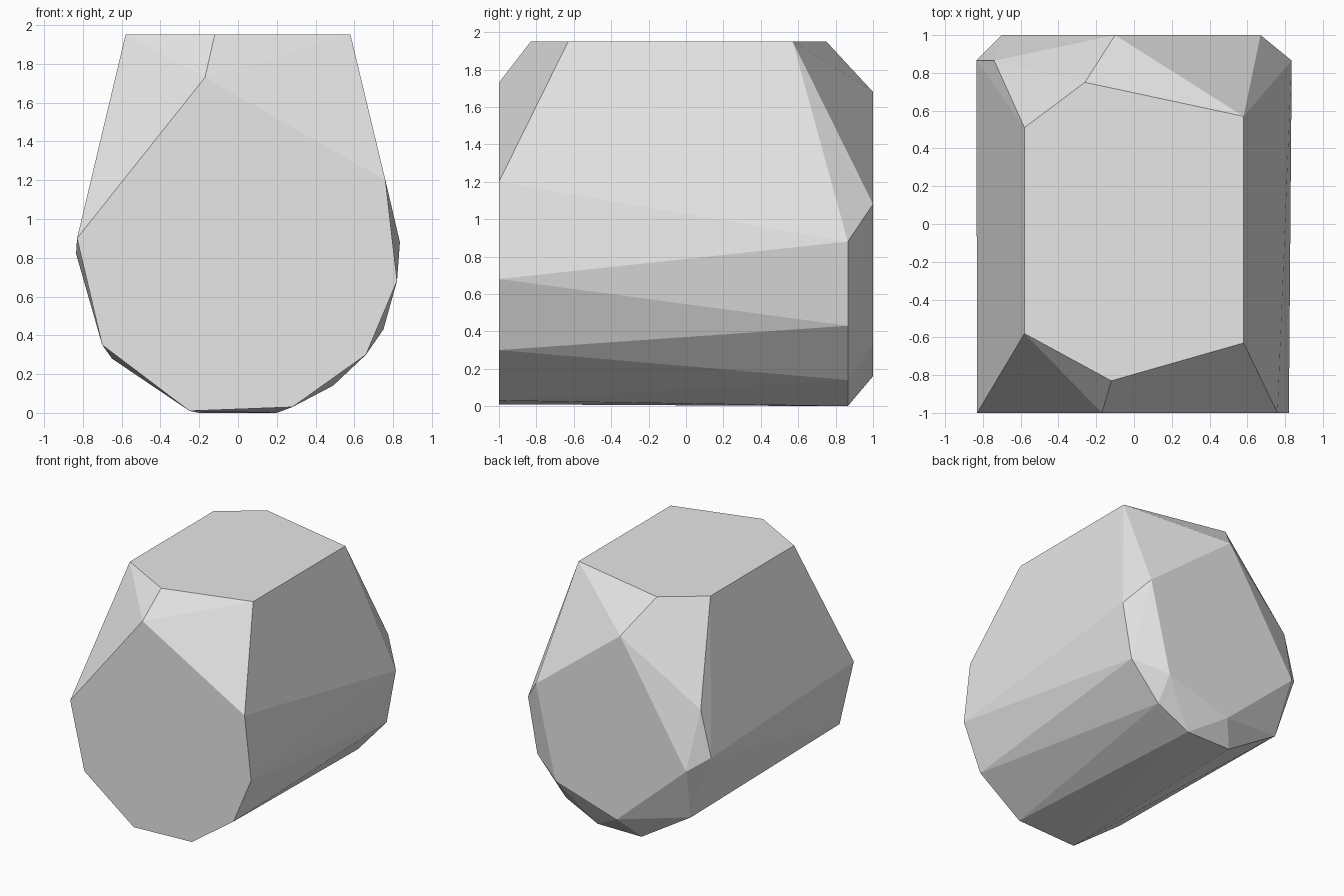
import bpy
import bmesh
import math

# Remove the default cube
default_cube = bpy.data.objects.get("Cube")
if default_cube:
    bpy.data.objects.remove(default_cube, do_unlink=True)


def make_material(name, colour):
    material = bpy.data.materials.new(name)
    material.use_nodes = True
    material.diffuse_color = colour
    material.node_tree.nodes["Principled BSDF"].inputs["Base Color"].default_value = colour
    return material


stone_grey = make_material("stone grey", (0.8, 0.8, 0.8, 1))

# Levels of the flat cuts
TOP, FRONT, BACK, SHOULDER = 1.95, -1, 1, 0.865

# Flat top, as x and y
top_outline = [(-.58, -.58), (-.12, -.83), (.58, -.63),
               (.58, .57), (-.26, .75), (-.58, .51)]

# Flat front end, as x and z
front_outline = [(-.17, 1.73), (-.83, .9), (-.7, .35), (-.25, .01),
                 (.28, .03), (.66, .3), (.82, .68), (.76, 1.2)]

# Smaller flat back end, as x and z
back_outline = [(-.1, 1.68), (-.7, .72), (-.07, .16), (.49, .33), (.67, 1.08)]

# Chamfer line around the back end, as x and z
shoulder_outline = [(-.74, 1.19), (-.835, .82), (-.65, .28), (-.2, 0),
                    (.2, 0), (.49, .14), (.75, .43), (.835, .88)]

corners = [(x, y, TOP) for x, y in top_outline]
for depth, outline in ((FRONT, front_outline), (BACK, back_outline),
                       (SHOULDER, shoulder_outline)):
    corners += [(x, depth, z) for x, z in outline]

# Wrap the corners into one faceted boulder
bm = bmesh.new()
for corner in corners:
    bm.verts.new(corner)
hull = bmesh.ops.convex_hull(bm, input=bm.verts)
unused = [v for v in bm.verts if not v.link_faces]
bmesh.ops.delete(bm, geom=unused, context='VERTS')

# Merge the triangles of each flat cut into a single face
bmesh.ops.dissolve_limit(bm, angle_limit=math.radians(0.5),
                         verts=bm.verts, edges=bm.edges)
bmesh.ops.recalc_face_normals(bm, faces=bm.faces)

mesh = bpy.data.meshes.new("boulder")
bm.to_mesh(mesh)
bm.free()
mesh.materials.append(stone_grey)
boulder = bpy.data.objects.new("boulder", mesh)
bpy.context.collection.objects.link(boulder)
